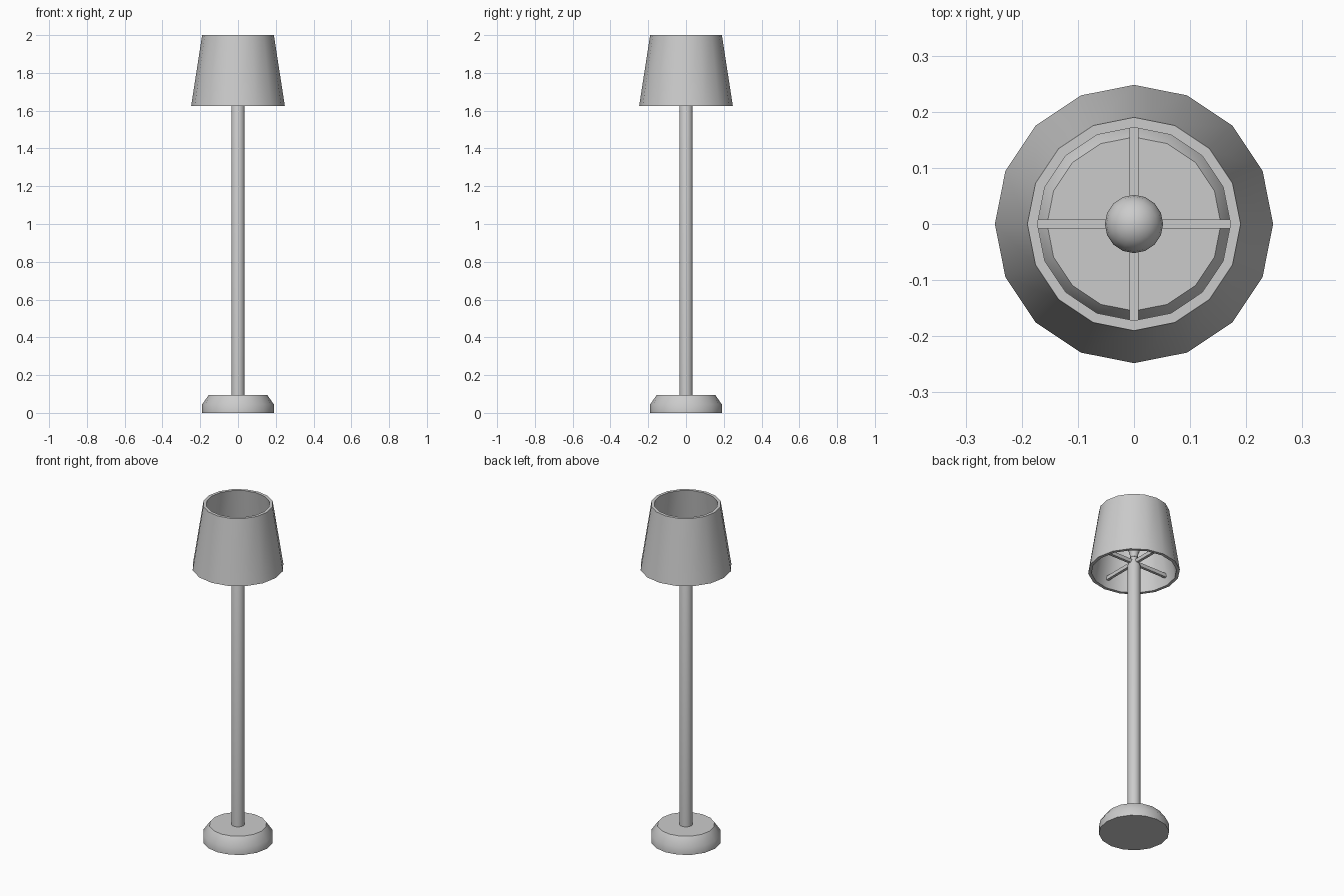
import bpy, bmesh, math

if "Cube" in bpy.data.objects:
    bpy.data.objects.remove(bpy.data.objects["Cube"])

SIDES = 16


def lathe(name, profile, closed=False):
    """Revolve (radius, z) points around z; radius 0 makes a pole point."""
    bm = bmesh.new()
    rings = []
    for r, z in profile:
        n = SIDES if r > 0 else 1
        rings.append([bm.verts.new((r * math.cos(math.tau * i / SIDES),
                                    r * math.sin(math.tau * i / SIDES), z)) for i in range(n)])
    pairs = list(zip(rings, rings[1:]))
    if closed:
        pairs.append((rings[-1], rings[0]))
    for a, b in pairs:
        for i in range(SIDES):
            j = (i + 1) % SIDES
            if len(a) == 1:
                bm.faces.new((a[0], b[j], b[i]))
            elif len(b) == 1:
                bm.faces.new((a[i], a[j], b[0]))
            else:
                bm.faces.new((a[i], a[j], b[j], b[i]))
    if not closed:
        for ring in (rings[0], rings[-1]):
            if len(ring) > 1:
                bm.faces.new(ring)
    bmesh.ops.recalc_face_normals(bm, faces=bm.faces)
    mesh = bpy.data.meshes.new(name)
    bm.to_mesh(mesh)
    bm.free()
    obj = bpy.data.objects.new(name, mesh)
    bpy.context.collection.objects.link(obj)
    bpy.ops.object.select_all(action='DESELECT')
    obj.select_set(True)
    bpy.context.view_layer.objects.active = obj
    bpy.ops.object.shade_smooth_by_angle(angle=math.radians(45))
    return obj


# Chamfered foot and slim pole
lathe("base", [(0.19, 0), (0.19, 0.045), (0.155, 0.095)])
lathe("pole", [(0.035, 0.09), (0.035, 1.66), (0.018, 1.70), (0.018, 1.73)])

# Bulb: narrow neck swelling into a round top
bulb = [(0.02, 1.71), (0.024, 1.735)]
for k in range(9):
    a = math.radians(-50 + k * 140 / 8)
    bulb.append((0.052 * math.cos(a) if k < 8 else 0, 1.80 + 0.052 * math.sin(a)))
lathe("bulb", bulb)

# Thick tapered shade, open at both ends
lathe("shade", [(0.248, 1.625), (0.19, 2.0), (0.172, 2.0), (0.23, 1.625)], closed=True)

# Crossed support arms
for name, size in (("arm_x", (0.442, 0.016, 0.022)), ("arm_y", (0.016, 0.442, 0.022))):
    bpy.ops.mesh.primitive_cube_add(size=1, location=(0, 0, 1.68))
    arm = bpy.context.object
    arm.name = name
    arm.scale = size
